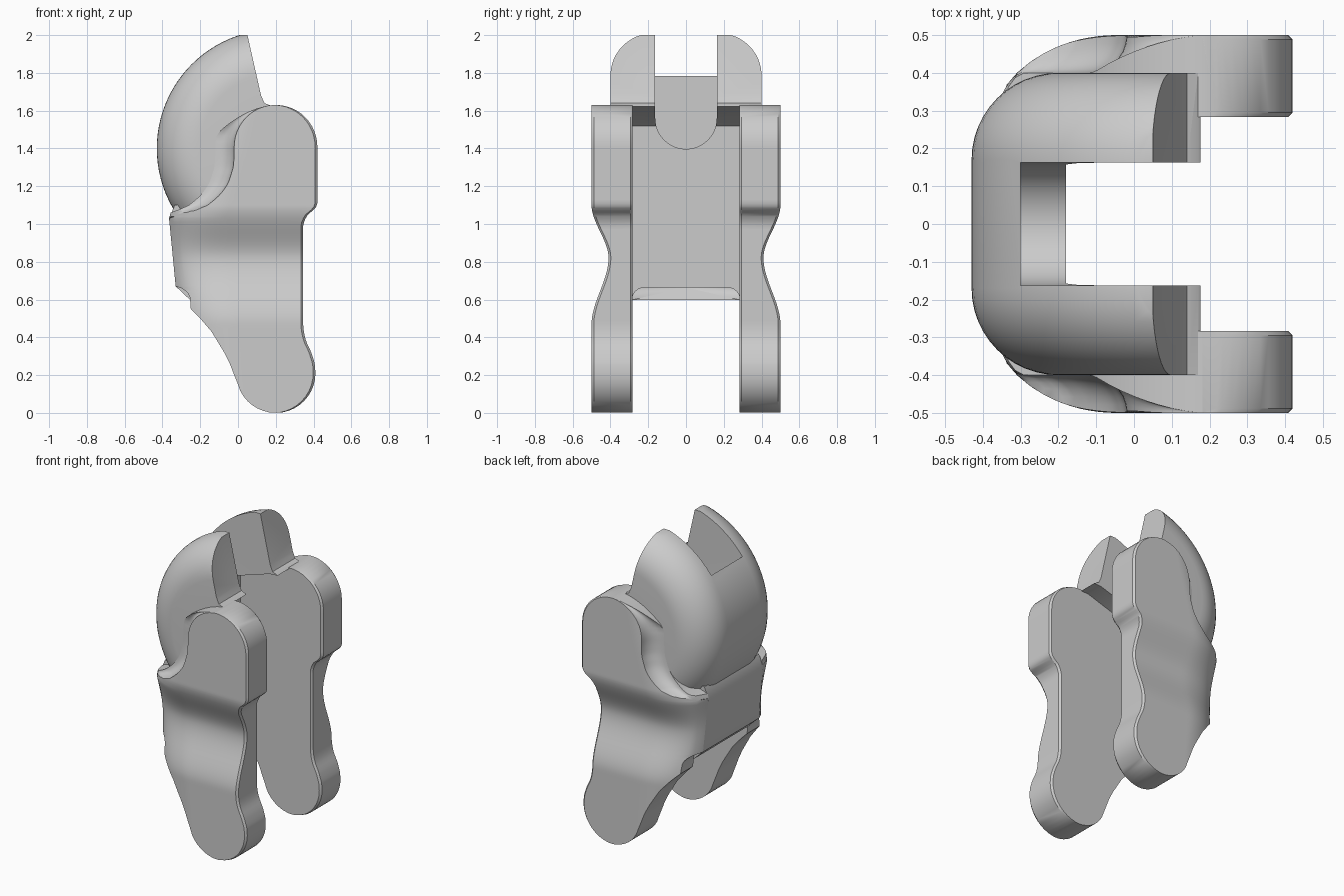
import bpy, bmesh, math

if "Cube" in bpy.data.objects:
    bpy.data.objects.remove(bpy.data.objects["Cube"])

grey = bpy.data.materials.new("plain grey")
grey.diffuse_color = (0.6, 0.6, 0.6, 1)
grey.use_nodes = True
grey.node_tree.nodes["Principled BSDF"].inputs["Base Color"].default_value = grey.diffuse_color

YI = 0.283           # inner face of the legs
CX, CZ = 0.2, 1.41   # pivot axis of the upper lobe


def make(name, bm):
    bmesh.ops.recalc_face_normals(bm, faces=bm.faces)
    me = bpy.data.meshes.new(name)
    bm.to_mesh(me)
    bm.free()
    me.materials.append(grey)
    ob = bpy.data.objects.new(name, me)
    bpy.context.collection.objects.link(ob)
    return ob


def loft(name, rings, closed=False):
    """Skin a list of equal-length rings; cap the ends unless closed."""
    bm = bmesh.new()
    vs = [[bm.verts.new(p) for p in r] for r in rings]
    n = len(rings[0])
    for a, b in zip(vs, vs[1:] + vs[:1] if closed else vs[1:]):
        for i in range(n):
            j = (i + 1) % n
            bm.faces.new((a[i], a[j], b[j], b[i]))
    if not closed:
        bm.faces.new(vs[0])
        bm.faces.new(vs[-1])
    return make(name, bm)


def lerp(table, z):
    for (z0, v0), (z1, v1) in zip(table, table[1:]):
        if z <= z1:
            return v0 + (v1 - v0) * max(0, (z - z0) / (z1 - z0))
    return table[-1][1]


def smooth(t):
    t = min(1, max(0, t))
    return t * t * (3 - 2 * t)


def round_half(z, zc, r):
    return math.sqrt(max(0, r * r - (z - zc) ** 2))


# Side silhouette of a leg: rear and front edge at each height
REAR = [(.12, .012), (.2, -.02), (.26, -.043), (.32, -.073), (.43, -.14), (.5, -.2), (.55, -.25),
        (.62, -.255), (.645, -.275), (.66, -.3), (.67, -.33), (1.03, -.365), (1.05, -.30),
        (1.075, -.215), (1.1, -.16), (1.14, -.11), (1.18, -.075), (1.22, -.05), (1.3, -.025),
        (1.36, -.02), (1.41, -.02)]
FRONT = [(.21, .41), (.26, .407), (.32, .388), (.38, .36), (.42, .35), (.46, .345), (.99, .345),
         (1.02, .352), (1.05, .37), (1.075, .4), (1.09, .413), (1.11, .42), (1.41, .42)]


def rear_x(z):
    if z < .12:
        return CX - round_half(z, .21, .21)
    return CX - round_half(z, CZ, .22) if z > CZ else lerp(REAR, z)


def front_x(z):
    if z < .21:
        return CX + round_half(z, .21, .21)
    return CX + round_half(z, CZ, .22) if z > CZ else lerp(FRONT, z)


def back_plane(z):
    return lerp([(0, -.267), (1.03, -.365), (1.63, -.2)], z)


def outer_y(z):   # waisted outer face
    return .41 + .09 * (smooth((z - .82) / .28) if z > .82 else smooth((.82 - z) / .35))


def side_y(x, z):  # outer face with its large rounded rear corner
    yo, xc = outer_y(z), back_plane(z) + .3
    if x >= xc:
        return yo
    return YI + (yo - YI) * math.sqrt(max(0, 1 - ((x - xc) / .3) ** 2))


def leg_section(z, s):
    xl, xr = rear_x(z), front_x(z)
    c = min(.012, (xr - xl) * .4)
    yo = outer_y(z)
    pts = [(xr - c, YI), (xr, YI + c), (xr, yo - c)]
    for i in range(19):
        t = (i / 18) ** .7
        x = xr - c + (xl - xr + c) * t
        pts.append((x, side_y(x, z)))
    # concave blend from the cheek into the hood
    f = .1 * min(1, max(0, (1.63 - z) / .15)) if z > 1.03 else 0
    f = max(0, min(f, xl - back_plane(z)))
    for i in range(1, 8):
        a = math.pi / 2 * i / 7
        x = xl - f + f * math.cos(a)
        pts.append((x, min(yo - f * math.sin(a), side_y(x, z))))
    pts.append((xl - f, YI))
    return [(x, s * y, z) for x, y in pts]


rows = [.21 * (1 - math.cos(math.pi / 2 * i / 10)) + .0008 for i in range(10)]
rows += [.21 + .02 * i for i in range(61)]
rows += [.55, .645, .66, .67, .68, 1.03, 1.04, 1.06, 1.075, 1.085, 1.1]
rows += [CZ + .22 * math.sin(math.pi / 2 * i / 12) - .0008 for i in range(1, 13)]
rows = sorted(set(round(z, 4) for z in rows))

parts = [loft(n, [leg_section(z, s) for z in rows]) for n, s in (("front_leg", -1), ("rear_leg", 1))]

# Back web joining the legs, with rounded lower corners
half = [(0, .664), (.22, .664)]
half += [(.22 + .066 * math.sin(a), .598 + .066 * math.cos(a))
         for a in (math.pi / 2 * i / 6 for i in range(1, 7))]
outline = half + [(.286, .67), (.286, 1.03), (.286, 1.1), (0, 1.1)]
outline += [(-y, z) for y, z in reversed(outline[1:-1])]


def web_back(z):
    return -.335 if z > 1.05 else lerp(REAR, z)


bm = bmesh.new()
fr = [bm.verts.new((-.18, y, z)) for y, z in outline]
bk = [bm.verts.new((web_back(z), y, z)) for y, z in outline]
n = len(outline)
for i in range(n):
    j = (i + 1) % n
    bm.faces.new((fr[i], fr[j], bk[j], bk[i]))
bm.faces.new(fr)
bmesh.ops.triangulate(bm, faces=[bm.faces.new(bk)])
parts.append(make("back_web", bm))

# Rounded hood turned around the pivot axis
prof = [(.4, .02), (.4, .2)]
prof += [(.17 + .23 * math.cos(a), .4 + .23 * math.sin(a))
         for a in (math.pi / 2 * i / 12 for i in range(13))]
prof += [(-y, r) for y, r in reversed(prof)]
hood = loft("hood", [[(CX + r * math.cos(a), y, 1.4 + r * math.sin(a)) for y, r in prof]
                     for a in (2 * math.pi * i / 96 for i in range(96))], closed=True)


def prism_xz(pts, w):
    return loft("cutter", [[(x, y, z) for x, z in pts] for y in (-w, w)])


# Trim of the hood, clear space between the legs, and U-shaped slot
keep = prism_xz([(-.7, 1.0), (.1, 1.0), (.2, 1.6), (.17, 1.628), (.14, 1.64), (.122, 1.68),
                 (.05, 2.0), (-.7, 2.0)], .7)
space = prism_xz([(-.18, .8), (.5, .8), (.5, 1.64), (.12, 1.62), (-.15, 1.535), (-.18, 1.52)], YI)
u = [(.163, 2.3), (-.163, 2.3)]
u += [(-.163 * math.cos(a), 1.56 - .163 * math.sin(a)) for a in (math.pi * i / 20 for i in range(21))]
slot = loft("cutter", [[(x, y, z) for y, z in u] for x in (-.3, .7)])

for cutter, op in ((keep, 'INTERSECT'), (space, 'DIFFERENCE'), (slot, 'DIFFERENCE')):
    m = hood.modifiers.new(op, 'BOOLEAN')
    m.operation, m.object, m.solver = op, cutter, 'EXACT'
bpy.context.view_layer.update()
done = bpy.data.meshes.new_from_object(hood.evaluated_get(bpy.context.evaluated_depsgraph_get()))
hood.modifiers.clear()
hood.data = done
for cutter in (keep, space, slot):
    bpy.data.objects.remove(cutter)
parts.append(hood)

# Smooth curves, crisp edges
for ob in parts:
    bpy.ops.object.select_all(action='DESELECT')
    ob.select_set(True)
    bpy.context.view_layer.objects.active = ob
    bpy.ops.object.shade_smooth_by_angle(angle=math.radians(32))
